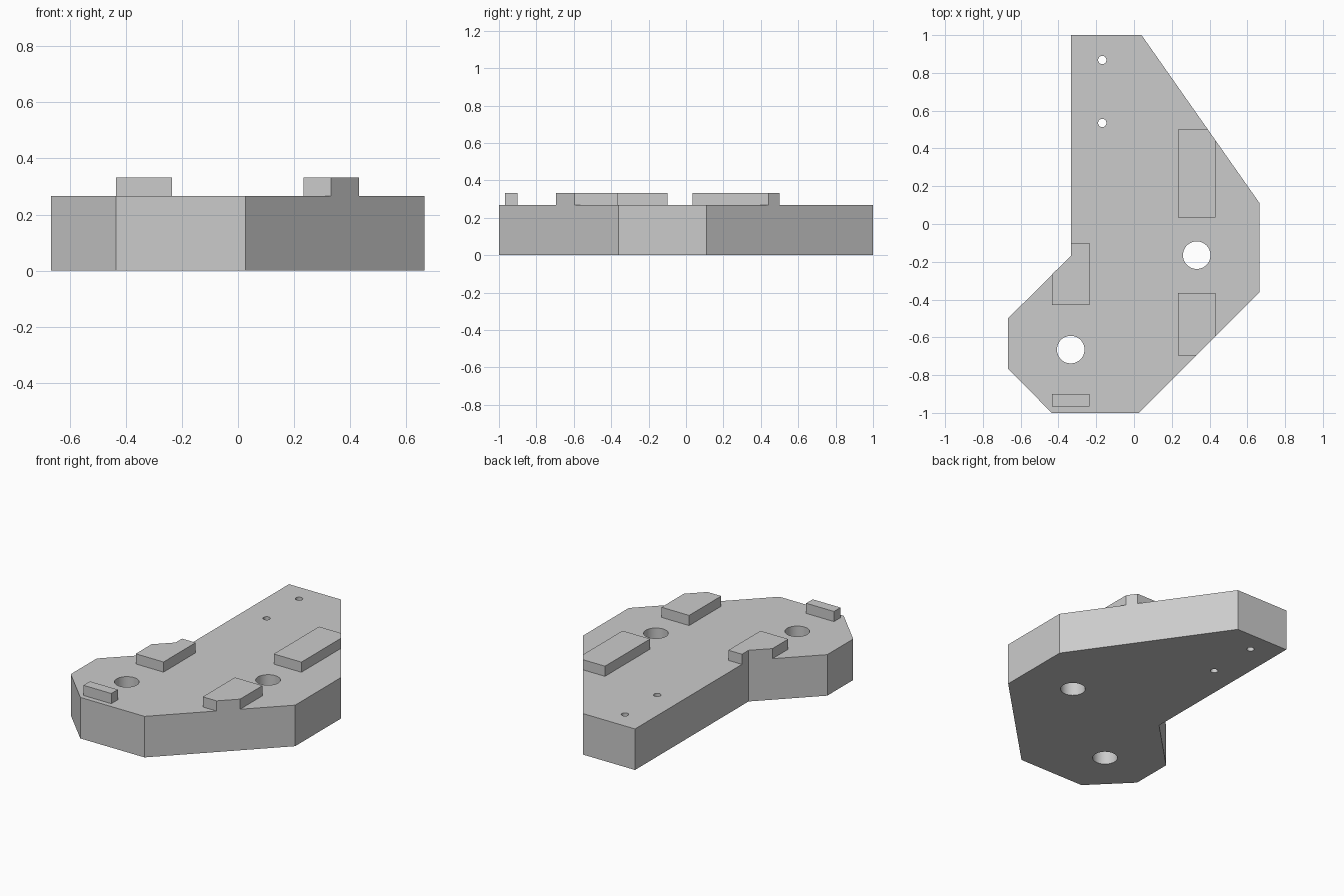
import bpy, bmesh, math
from mathutils import Matrix

old = bpy.data.objects.get("Cube")
if old:
    bpy.data.objects.remove(old, do_unlink=True)

BODY_TOP, PAD_TOP = 0.267, 0.333

grey = bpy.data.materials.new("light grey")
grey.use_nodes = True
grey.diffuse_color = (0.6, 0.6, 0.6, 1)
grey.node_tree.nodes["Principled BSDF"].inputs["Base Color"].default_value = (0.6, 0.6, 0.6, 1)


def make_object(name, bm):
    bmesh.ops.recalc_face_normals(bm, faces=bm.faces)
    mesh = bpy.data.meshes.new(name)
    bm.to_mesh(mesh)
    bm.free()
    mesh.materials.append(grey)
    ob = bpy.data.objects.new(name, mesh)
    bpy.context.collection.objects.link(ob)
    return ob


def prism(name, outline, z0, z1):
    """Extrude a flat outline between two heights."""
    bm = bmesh.new()
    face = bm.faces.new([bm.verts.new((x, y, z0)) for x, y in outline])
    top = bmesh.ops.extrude_face_region(bm, geom=[face])["geom"]
    verts = [v for v in top if isinstance(v, bmesh.types.BMVert)]
    bmesh.ops.translate(bm, verts=verts, vec=(0, 0, z1 - z0))
    return make_object(name, bm)


# Thick angled plate
plate = prism("base_plate", [
    (-0.333, 1), (-0.333, -0.167), (-0.667, -0.5), (-0.667, -0.767), (-0.435, -1),
    (0.027, -1), (0.665, -0.362), (0.665, 0.11), (0.04, 1)], 0, BODY_TOP)

# Two large bores and two small pin holes, cut right through
bm = bmesh.new()
for x, y, r in [(0.332, -0.165, 0.073), (-0.335, -0.665, 0.073),
                (-0.168, 0.868, 0.022), (-0.168, 0.535, 0.022)]:
    bmesh.ops.create_cone(bm, cap_ends=True, segments=48, radius1=r, radius2=r, depth=1,
                          matrix=Matrix.Translation((x, y, BODY_TOP / 2)))
cutter = make_object("hole_cutter", bm)
cutter.hide_render = True

bpy.context.view_layer.objects.active = plate
mod = plate.modifiers.new("holes", 'BOOLEAN')
mod.operation, mod.solver, mod.object = 'DIFFERENCE', 'EXACT', cutter
bpy.ops.object.modifier_apply(modifier=mod.name)
bpy.data.objects.remove(cutter, do_unlink=True)

# Raised pads, trimmed flush with the plate edge
pads = {
    "back_left_pad": [(0.233, 0.035), (0.432, 0.035), (0.432, 0.442), (0.391, 0.5), (0.233, 0.5)],
    "front_left_pad": [(0.233, -0.695), (0.332, -0.695), (0.432, -0.595), (0.432, -0.365),
                       (0.233, -0.365)],
    "right_pad": [(-0.435, -0.43), (-0.235, -0.43), (-0.235, -0.1), (-0.333, -0.1),
                  (-0.333, -0.167), (-0.435, -0.268)],
    "front_strip_pad": [(-0.435, -0.967), (-0.235, -0.967), (-0.235, -0.9), (-0.435, -0.9)],
}
for name, outline in pads.items():
    prism(name, outline, BODY_TOP, PAD_TOP)

# Smooth bore walls, crisp edges elsewhere
bpy.ops.object.select_all(action='DESELECT')
plate.select_set(True)
bpy.ops.object.shade_smooth_by_angle(angle=math.radians(25))
